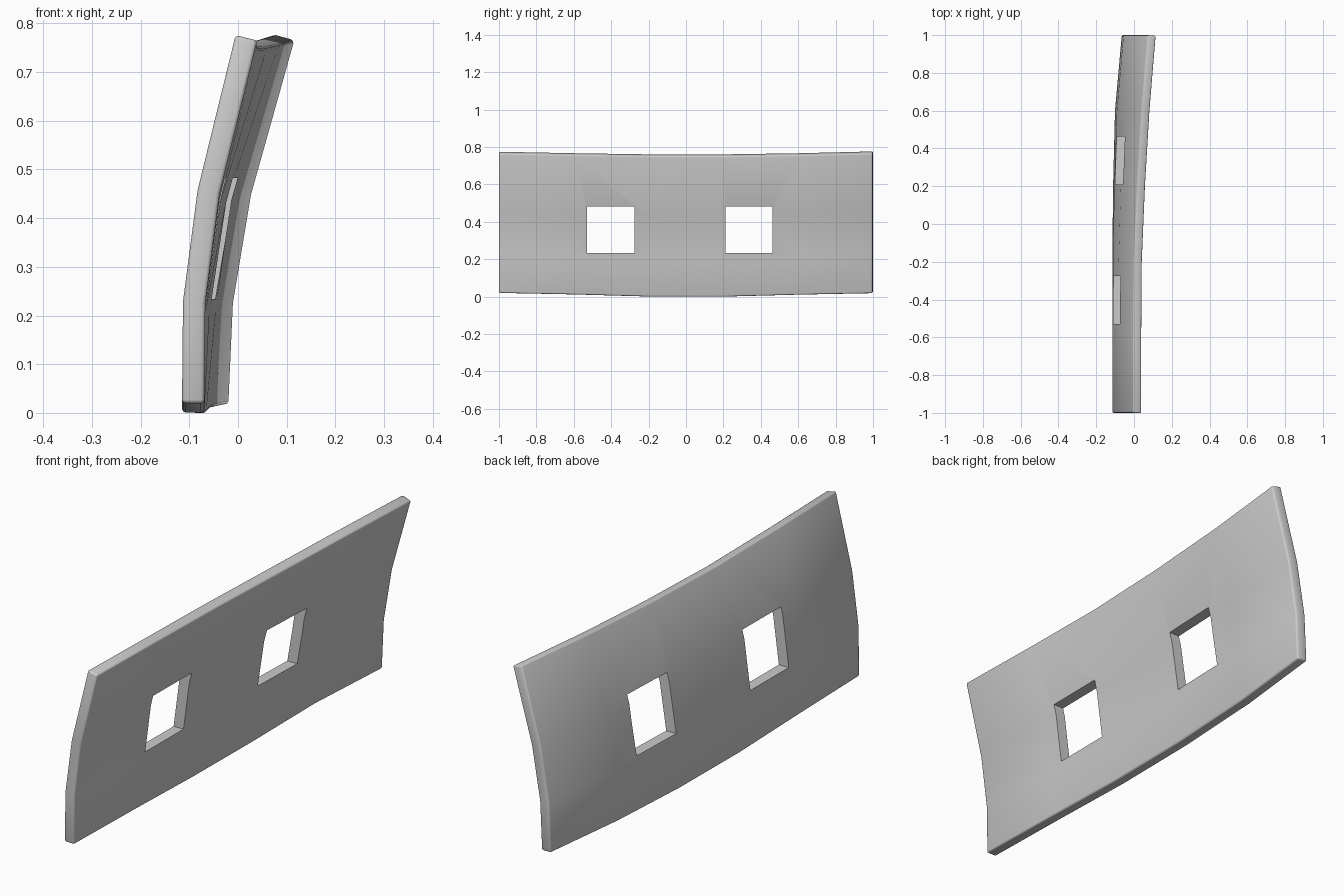
import bpy, bmesh

if "Cube" in bpy.data.objects:
    bpy.data.objects.remove(bpy.data.objects["Cube"])

# Outer-face profile at the near end: x at four heights
row_x = [-0.115, -0.113, -0.083, -0.005]
row_z = [0.0, 0.21, 0.44, 0.76]
# Along the length: twist offsets at bottom and top, and slight lift at both ends
col_y = [-1, -0.6, -0.2, 0.2, 0.6, 1]
off_bottom = [0, 0, 0, 0.004, 0.014, 0.05]
off_top = [0, 0, 0.003, 0.02, 0.044, 0.077]
lift_bottom = [0.02, 0.012, 0.001, 0.001, 0.012, 0.02]
lift_top = [0.016, 0.008, 0.002, 0.002, 0.008, 0.018]

# Curved panel sheet
bm = bmesh.new()
grid = []
for i, y in enumerate(col_y):
    col = []
    for x, z in zip(row_x, row_z):
        t = z / row_z[-1]
        dx = off_bottom[i] * (1 - t) + off_top[i] * t
        dz = lift_bottom[i] * (1 - t) + lift_top[i] * t
        col.append(bm.verts.new((x + dx, y, z + dz)))
    grid.append(col)
for i in range(len(col_y) - 1):
    for j in range(len(row_x) - 1):
        bm.faces.new((grid[i][j], grid[i][j + 1], grid[i + 1][j + 1], grid[i + 1][j]))
bm.normal_update()
if sum(f.normal.x for f in bm.faces) > 0:
    bmesh.ops.reverse_faces(bm, faces=bm.faces[:])
mesh = bpy.data.meshes.new("curved_panel")
bm.to_mesh(mesh)
bm.free()
panel = bpy.data.objects.new("curved_panel", mesh)
bpy.context.collection.objects.link(panel)

# Thickness and softened rim
solid = panel.modifiers.new("thickness", 'SOLIDIFY')
solid.thickness = 0.046
solid.offset = -1
bevel = panel.modifiers.new("rim", 'BEVEL')
bevel.width = 0.007
bevel.segments = 2
bevel.limit_method = 'ANGLE'
bevel.angle_limit = 0.8

# Two square window openings
for n, (y0, y1) in enumerate([(-0.53, -0.275), (0.21, 0.463)]):
    bpy.ops.mesh.primitive_cube_add(size=1, location=(0, (y0 + y1) / 2, 0.358))
    cutter = bpy.context.object
    cutter.name = f"window_cutter_{n + 1}"
    cutter.scale = (1, y1 - y0, 0.248)
    cutter.hide_render = True
    cutter.hide_set(True)
    cut = panel.modifiers.new(f"window_{n + 1}", 'BOOLEAN')
    cut.operation = 'DIFFERENCE'
    cut.solver = 'EXACT'
    cut.object = cutter

# Smooth surface with crisp window edges
bpy.ops.object.select_all(action='DESELECT')
panel.select_set(True)
bpy.context.view_layer.objects.active = panel
for m in list(panel.modifiers):
    bpy.ops.object.modifier_apply(modifier=m.name)
for o in [o for o in bpy.data.objects if o.name.startswith("window_cutter")]:
    bpy.data.objects.remove(o)
bpy.ops.object.shade_smooth_by_angle(angle=0.9)
